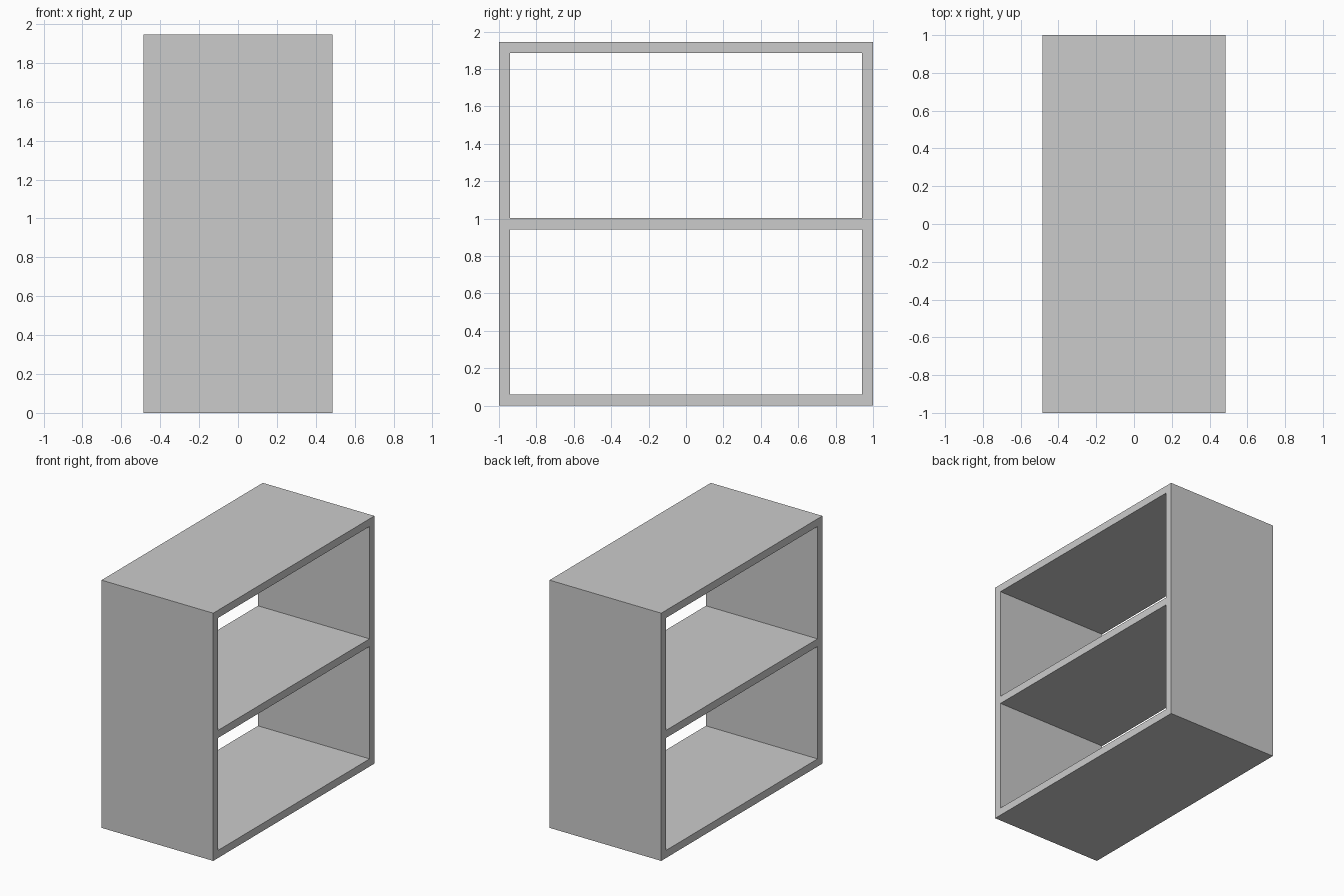
import bpy
import bmesh

if "Cube" in bpy.data.objects:
    bpy.data.objects.remove(bpy.data.objects["Cube"])

HALF_DEPTH = 0.485
T = 0.06            # board thickness
H = 1.945           # overall height
MID = H / 2         # shelf centre

# Board lines across the width (y) and up the height (z)
ys = [-1, -1 + T, 1 - T, 1]
zs = [0, T, MID - T / 2, MID + T / 2, H - T, H]
openings = {(1, 1), (1, 3)}   # the two open compartments

bm = bmesh.new()

# Front profile: a grid of cells with the compartments left out
verts = [[bm.verts.new((-HALF_DEPTH, y, z)) for z in zs] for y in ys]
for i in range(len(ys) - 1):
    for j in range(len(zs) - 1):
        if (i, j) not in openings:
            bm.faces.new((verts[i][j], verts[i + 1][j],
                          verts[i + 1][j + 1], verts[i][j + 1]))

# Extrude the profile through the full depth; both ends stay open
profile = bm.faces[:]
result = bmesh.ops.extrude_face_region(bm, geom=profile, use_keep_orig=True)
moved = [g for g in result["geom"] if isinstance(g, bmesh.types.BMVert)]
bmesh.ops.translate(bm, verts=moved, vec=(2 * HALF_DEPTH, 0, 0))
bmesh.ops.recalc_face_normals(bm, faces=bm.faces[:])

mesh = bpy.data.meshes.new("shelf_unit")
bm.to_mesh(mesh)
bm.free()
shelf_unit = bpy.data.objects.new("shelf_unit", mesh)
bpy.context.collection.objects.link(shelf_unit)
